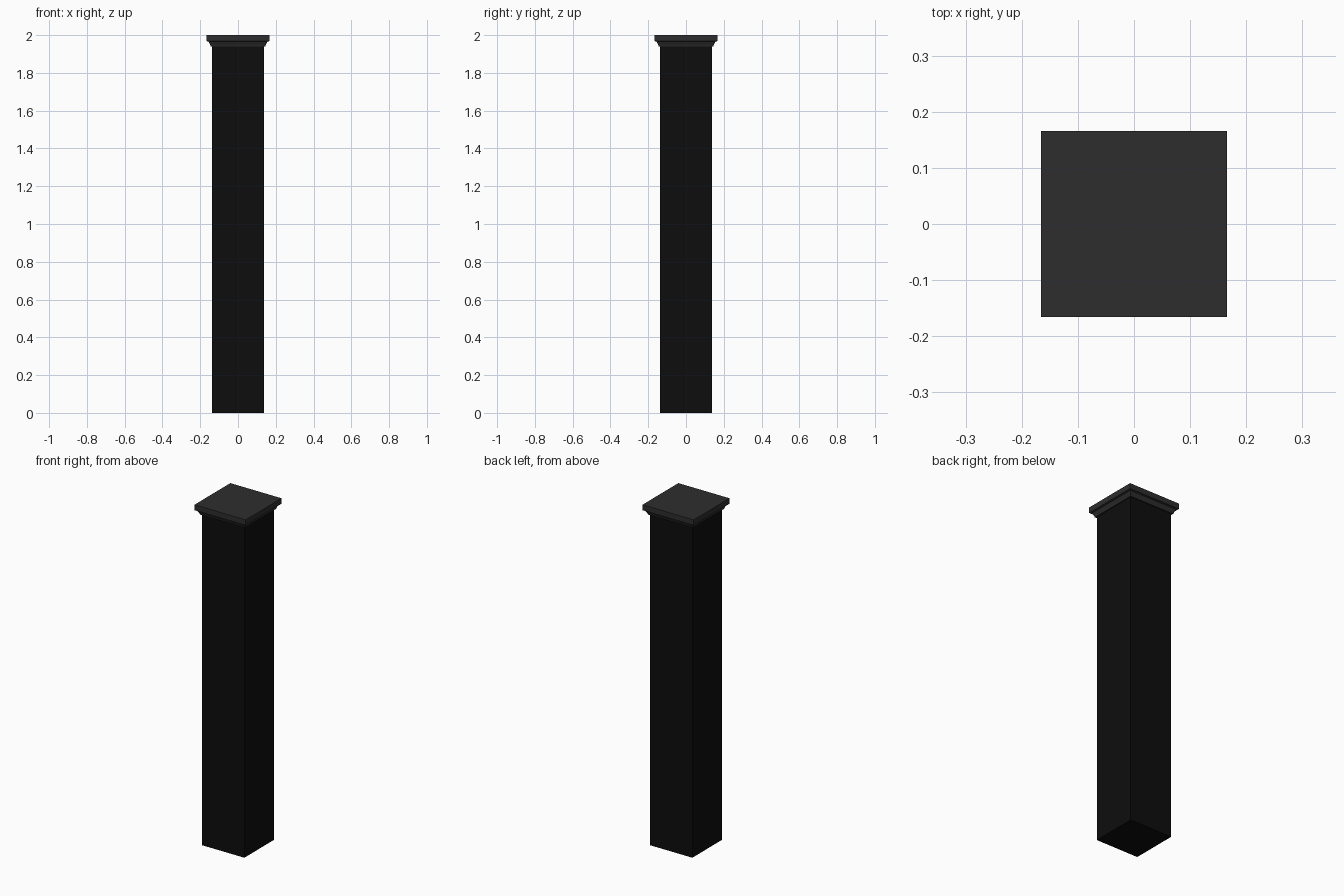
import bpy, bmesh

if "Cube" in bpy.data.objects:
    bpy.data.objects.remove(bpy.data.objects["Cube"])


def material(name, v):
    m = bpy.data.materials.new(name)
    m.diffuse_color = (v, v, v, 1)
    m.use_nodes = True
    m.node_tree.nodes["Principled BSDF"].inputs["Base Color"].default_value = m.diffuse_color
    return m


def square_loft(name, profile, mat):
    """Stack square rings (half width, height) and close both ends."""
    bm = bmesh.new()
    rings = [[bm.verts.new((sx * h, sy * h, z))
              for sx, sy in ((-1, -1), (1, -1), (1, 1), (-1, 1))]
             for h, z in profile]
    for a, b in zip(rings, rings[1:]):
        for i in range(4):
            j = (i + 1) % 4
            bm.faces.new((a[i], a[j], b[j], b[i]))
    bm.faces.new(rings[0][::-1])
    bm.faces.new(rings[-1])
    bmesh.ops.recalc_face_normals(bm, faces=bm.faces)
    me = bpy.data.meshes.new(name)
    bm.to_mesh(me)
    bm.free()
    me.materials.append(mat)
    ob = bpy.data.objects.new(name, me)
    bpy.context.collection.objects.link(ob)
    return ob


black = material("black", 0.004)
charcoal = material("charcoal", 0.027)

# Square post
square_loft("post_shaft", [(0.1375, 0), (0.1375, 1.945)], black)

# Cap: sloped moulding under a flat overhanging slab
square_loft("post_cap", [(0.145, 1.94), (0.147, 1.947), (0.156, 1.965),
                         (0.166, 1.968), (0.166, 2.0)], charcoal)
